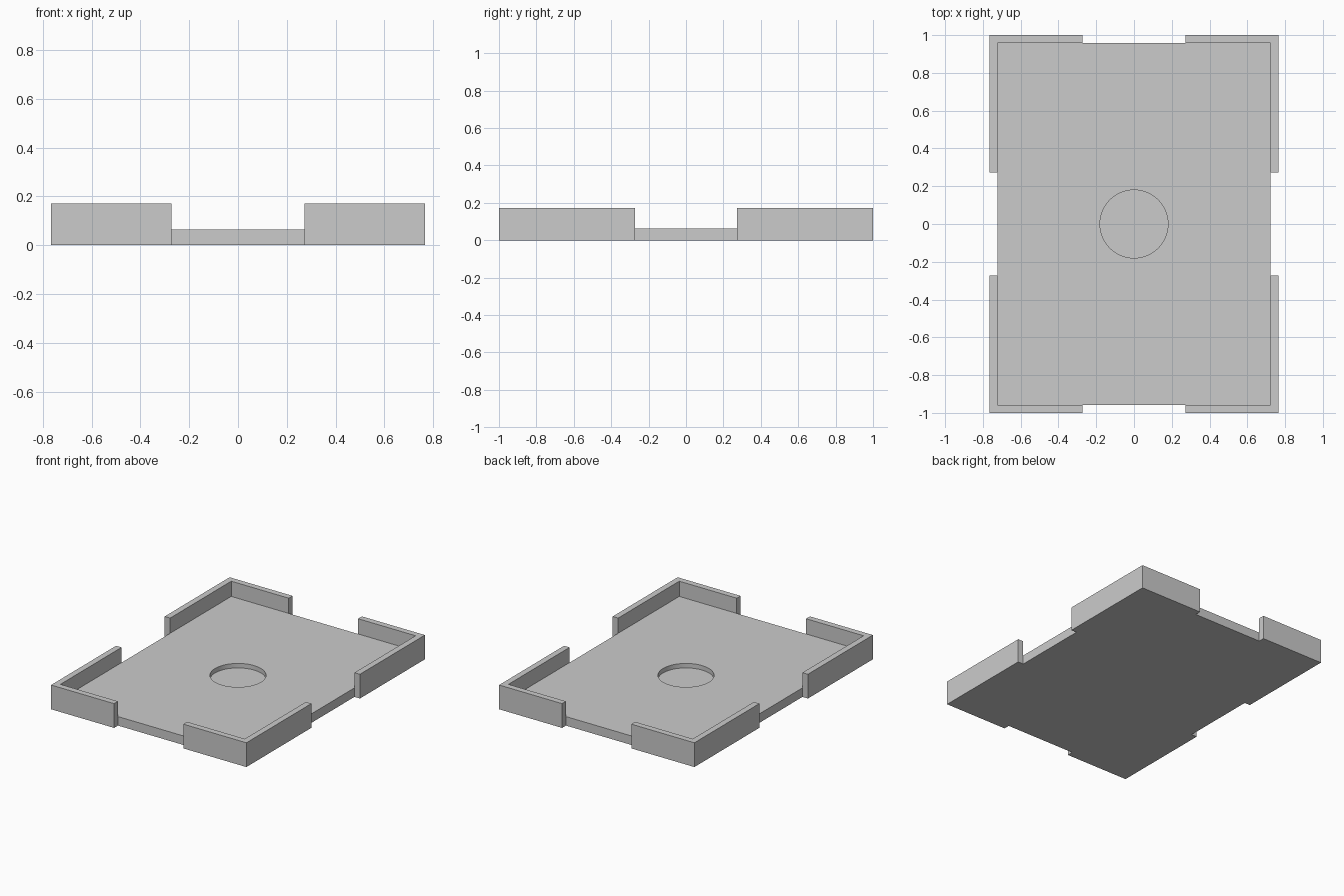
import bpy
import math

cube = bpy.data.objects.get("Cube")
if cube:
    bpy.data.objects.remove(cube, do_unlink=True)

HALF_X, HALF_Y, HEIGHT = 0.766, 1.0, 0.172      # outer corner walls
IN_X, IN_Y, FLOOR = 0.723, 0.957, 0.064         # plate inside the walls
GAP = 0.272                                     # half width of side openings
RECESS_R, RECESS_Z = 0.18, 0.032

grey = bpy.data.materials.new("plain grey")
grey.use_nodes = True
colour = (0.6, 0.6, 0.6, 1)
grey.diffuse_color = colour
grey.node_tree.nodes["Principled BSDF"].inputs["Base Color"].default_value = colour


def box(name, low, high):
    centre = [(a + b) / 2 for a, b in zip(low, high)]
    bpy.ops.mesh.primitive_cube_add(size=1, location=centre)
    obj = bpy.context.object
    obj.name = name
    obj.scale = [b - a for a, b in zip(low, high)]
    bpy.ops.object.transform_apply(location=True, rotation=False, scale=True)
    obj.data.materials.append(grey)
    return obj


def cut(target, cutter):
    cutter.hide_render = True
    mod = target.modifiers.new("cut", 'BOOLEAN')
    mod.operation = 'DIFFERENCE'
    mod.solver = 'EXACT'
    mod.object = cutter
    bpy.context.view_layer.objects.active = target
    bpy.ops.object.modifier_apply(modifier=mod.name)
    bpy.data.objects.remove(cutter, do_unlink=True)


# Tray block
tray = box("tray", (-HALF_X, -HALF_Y, 0), (HALF_X, HALF_Y, HEIGHT))

# Pocket that leaves the raised rim
cut(tray, box("pocket_cutter", (-IN_X, -IN_Y, FLOOR), (IN_X, IN_Y, 1)))

# Openings in the middle of each side, leaving four corner walls
for s in (-1, 1):
    xs = sorted((s * IN_X, s * 2))
    ys = sorted((s * IN_Y, s * 2))
    cut(tray, box("side_cutter", (xs[0], -GAP, -1), (xs[1], GAP, 1)))
    cut(tray, box("end_cutter", (-GAP, ys[0], -1), (GAP, ys[1], 1)))

# Round recess in the middle of the plate
bpy.ops.mesh.primitive_cylinder_add(vertices=64, radius=RECESS_R, depth=1,
                                    location=(0, 0, RECESS_Z + 0.5))
recess = bpy.context.object
recess.data.materials.append(grey)
cut(tray, recess)

# Smooth the recess wall, keep every other edge sharp
bpy.ops.object.select_all(action='DESELECT')
tray.select_set(True)
bpy.context.view_layer.objects.active = tray
bpy.ops.object.shade_smooth_by_angle(angle=math.radians(30))
